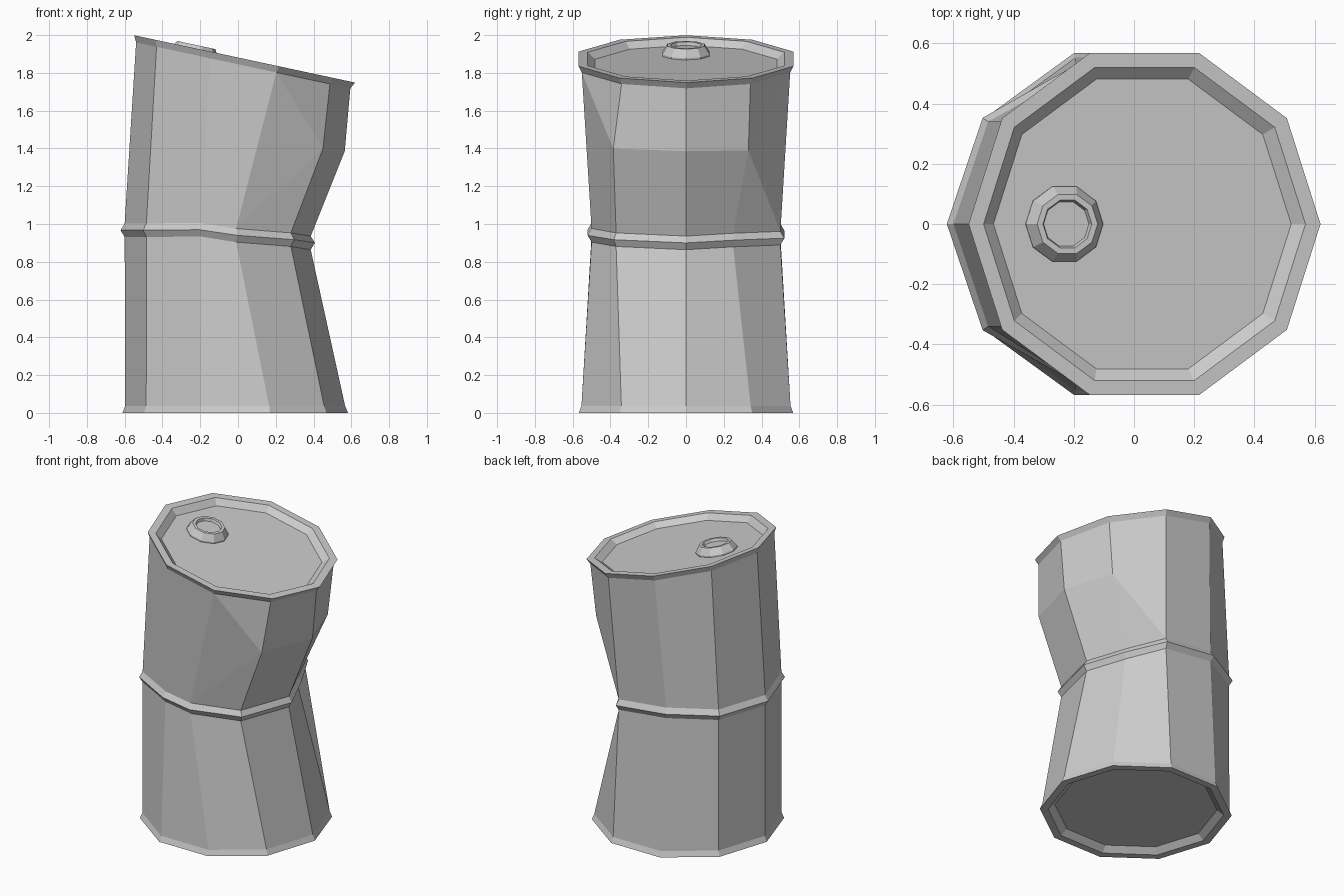
import bpy, bmesh, math
from mathutils import Vector, Matrix

if "Cube" in bpy.data.objects:
    bpy.data.objects.remove(bpy.data.objects["Cube"])

N = 10
ANG = [2 * math.pi * i / N for i in range(N)]
DIRS = [Vector((math.cos(a), math.sin(a), 0)) for a in ANG]
# frame of the tilted lid
TOP = Matrix.Translation((0.035, 0, 1.874)) @ Matrix.Rotation(math.radians(12.1), 4, 'Y')
BASE = Matrix.Translation((-0.015, 0, 0))


def circle(m, r, h, u=0):
    return [m @ (d * r + Vector((u, 0, h))) for d in DIRS]


def add_row(bm, pts):
    return [bm.verts.new(p) for p in pts]


def bridge(bm, a, b):
    for i in range(N):
        j = (i + 1) % N
        bm.faces.new((a[i], a[j], b[j], b[i]))


def loft(bm, rings):
    rows = [add_row(bm, r) for r in rings]
    for a, b in zip(rows, rows[1:]):
        bridge(bm, a, b)
    return rows


def finish(bm, name):
    bmesh.ops.recalc_face_normals(bm, faces=bm.faces)
    me = bpy.data.meshes.new(name)
    bm.to_mesh(me)
    bm.free()
    bpy.context.collection.objects.link(bpy.data.objects.new(name, me))


# dented waist, counter-clockwise from +x
waist = [Vector(p) for p in (
    (0.385, 0, 0.90), (0.28, 0.25, 0.915), (0.16, 0.50, 0.925), (-0.2, 0.50, 0.965),
    (-0.485, 0.34, 0.967), (-0.6, 0, 0.967), (-0.485, -0.34, 0.967), (-0.2, -0.50, 0.97),
    (-0.01, -0.50, 0.94), (0.28, -0.37, 0.917))]
up = Vector((0, 0, 0.036))

# barrel: recessed underside, lower wall and waist ridge
bm = bmesh.new()
low = loft(bm, [
    circle(BASE, 0.505, 0.035), circle(BASE, 0.547, 0), circle(BASE, 0.597, 0),
    circle(BASE, 0.582, 0.037),
    [w - up for w in waist],
    [w + d * 0.022 for w, d in zip(waist, DIRS)],
    [w + up for w in waist]])
bm.faces.new(low[0])

# tilted top rim with recessed lid
top = loft(bm, [
    circle(TOP, 0.58, -0.035), circle(TOP, 0.598, 0),
    circle(TOP, 0.547, 0), circle(TOP, 0.506, -0.035)])
bm.faces.new(top[-1])

# upper wall: plain columns, then the creased columns around the dent
a, b = low[-1], top[0]
for i in range(2, 8):
    bm.faces.new((a[i], a[i + 1], b[i + 1], b[i]))
crease = {0: bm.verts.new((0.565, 0, 1.385)),
          1: bm.verts.new((0.45, 0.33, 1.39)),
          9: bm.verts.new((0.45, -0.385, 1.40))}
for i, j in ((9, 0), (0, 1)):
    bm.faces.new((a[i], a[j], crease[j], crease[i]))
    bm.faces.new((crease[i], crease[j], b[j], b[i]))
for i, j in ((8, 9), (2, 1)):
    bm.faces.new((a[i], a[j], crease[j]))
    bm.faces.new((a[i], crease[j], b[i]))
    bm.faces.new((crease[j], b[j], b[i]))
finish(bm, "dented_barrel")

# filler cap on the lid
bm = bmesh.new()
U = -0.266
cap = loft(bm, [
    circle(TOP, 0.131, -0.035, U), circle(TOP, 0.131, -0.025, U), circle(TOP, 0.103, 0.018, U),
    circle(TOP, 0.083, 0.018, U), circle(TOP, 0.077, 0.0, U)])
bm.faces.new(cap[0])
bm.faces.new(cap[-1])
finish(bm, "filler_cap")
